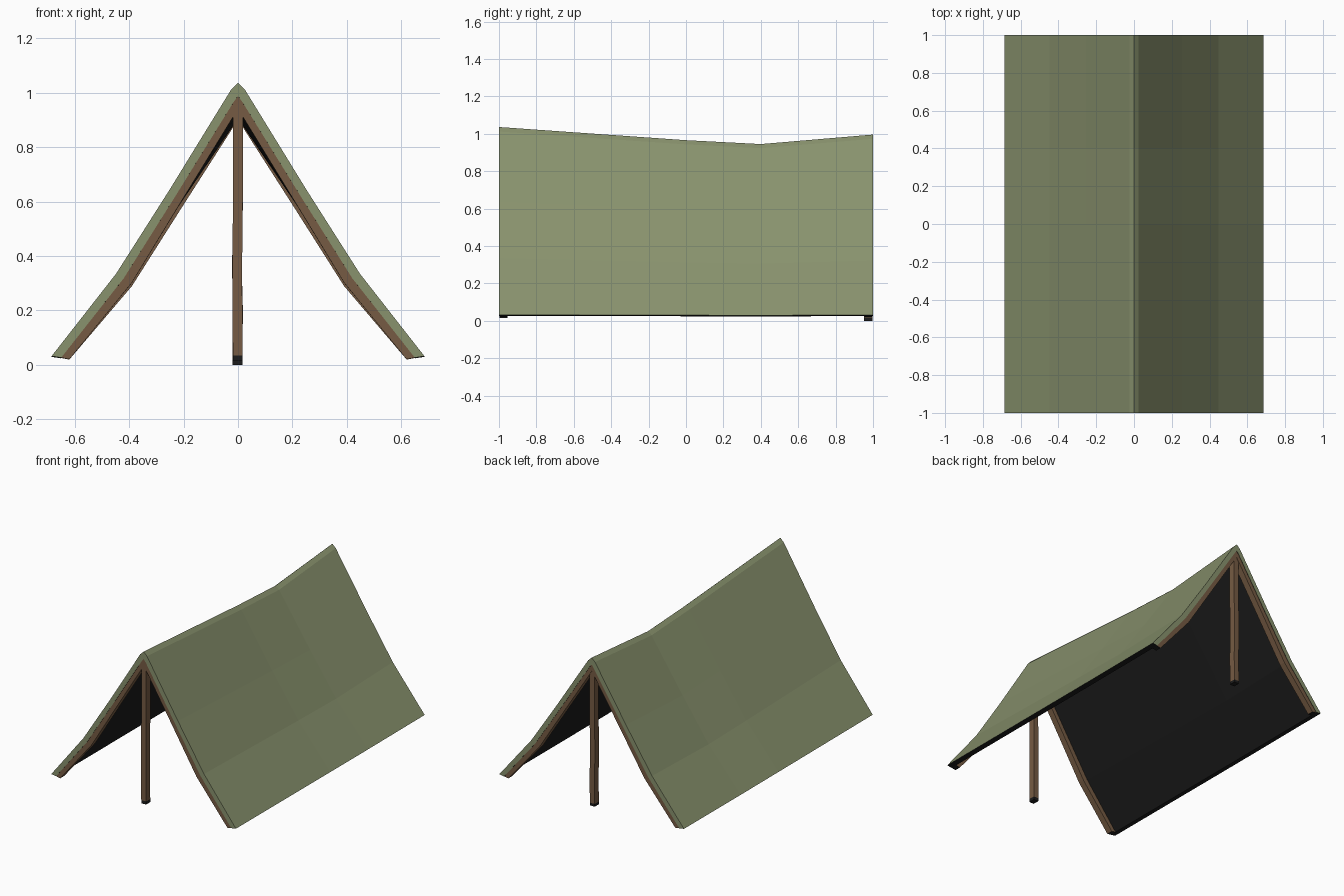
import bpy, bmesh

if "Cube" in bpy.data.objects:
    bpy.data.objects.remove(bpy.data.objects["Cube"])


def material(name, rgb):
    m = bpy.data.materials.new(name)
    m.diffuse_color = (*rgb, 1)
    m.use_nodes = True
    m.node_tree.nodes["Principled BSDF"].inputs["Base Color"].default_value = m.diffuse_color
    return m


GREEN = material("canvas green", (0.25, 0.29, 0.155))
BROWN = material("wood brown", (0.18, 0.105, 0.056))
DARK = material("dark lining", (0.012, 0.012, 0.012))

# Half profiles (x, z) at the front end, ridge to hem
OUTER = [(0, 1.036), (0.025, 1.012), (0.255, 0.638), (0.448, 0.335), (0.685, 0.032)]
MIDDLE = [(0, 0.988), (0.016, 0.966), (0.235, 0.612), (0.42, 0.318), (0.65, 0.026)]
INNER = [(0, 0.942), (0.008, 0.928), (0.215, 0.59), (0.39, 0.302), (0.62, 0.02)]
# Sag of the ridge along the length
SAG = [(-1, 1.0), (0, 0.932), (0.4, 0.912), (1, 0.961)]


def sag(y):
    for (y0, s0), (y1, s1) in zip(SAG, SAG[1:]):
        if y <= y1:
            return s0 + (s1 - s0) * (y - y0) / (y1 - y0)
    return SAG[-1][1]


def mirrored(half):
    return [(-x, z) for x, z in reversed(half[1:])] + half


def loft(name, rings, mats, index_rule):
    bm = bmesh.new()
    rows = [[bm.verts.new(p) for p in ring] for ring in rings]
    n = len(rows[0])
    faces = []
    for a, b in zip(rows, rows[1:]):
        for i in range(n):
            j = (i + 1) % n
            f = bm.faces.new((a[i], a[j], b[j], b[i]))
            faces.append((f, i))
    for f, i in faces:
        f.material_index = index_rule(f, i)
    return bm, rows, mats, name


def finish(bm, rows, mats, name):
    bmesh.ops.recalc_face_normals(bm, faces=bm.faces)
    me = bpy.data.meshes.new(name)
    bm.to_mesh(me)
    bm.free()
    for m in mats:
        me.materials.append(m)
    ob = bpy.data.objects.new(name, me)
    bpy.context.collection.objects.link(ob)
    return ob


def shell(name, top, bottom, ys, mats, dark_inside):
    """Bent A-shaped slab between two profiles, following the sag."""
    up, low = mirrored(top), mirrored(bottom)
    n = len(up)
    loop = up + low[::-1]
    rings = [[(x, y, z * sag(y)) for x, z in loop] for y in ys]

    def rule(f, i):
        hem = i in (n - 1, 2 * n - 1)
        return 1 if hem or (dark_inside and i >= n) else 0

    bm, rows, mats, name = loft(name, rings, mats, rule)
    # End caps as quads across the thickness
    for r in (rows[0], rows[-1]):
        for i in range(n - 1):
            bm.faces.new((r[i], r[i + 1], r[2 * n - 2 - i], r[2 * n - 1 - i]))
    return finish(bm, rows, mats, name)


def pole(name, y, levels):
    """Slightly crooked square post with a dark foot; levels are (x, z)."""
    h, d = 0.018, 0.022
    rings = [[(x - h, y - d, z), (x + h, y - d, z), (x + h, y + d, z), (x - h, y + d, z)]
             for x, z in levels]
    foot = levels[1][1] + 0.001
    bm, rows, mats, name = loft(name, rings, [BROWN, DARK],
                                lambda f, i: int(max(v.co.z for v in f.verts) < foot))
    bm.faces.new(rows[0]).material_index = 1
    bm.faces.new(rows[-1])
    return finish(bm, rows, mats, name)


# Canvas roof with dark lining
shell("canvas_roof", OUTER, MIDDLE, [-1, 0, 0.4, 1], [GREEN, DARK], True)

# Wooden rafters under both ends
shell("front_rafters", MIDDLE, INNER, [-0.998, -0.955], [BROWN, DARK], False)
shell("back_rafters", MIDDLE, INNER, [0.955, 0.998], [BROWN, DARK], False)

# Upright poles
pole("front_pole", -0.976, [(-0.001, 0.014), (-0.001, 0.035), (-0.003, 0.35), (0, 0.65), (0, 0.96)])
pole("back_pole", 0.974, [(-0.002, 0.0), (-0.002, 0.018), (0.0, 0.2), (-0.004, 0.35), (0, 0.6), (0, 0.92)])
